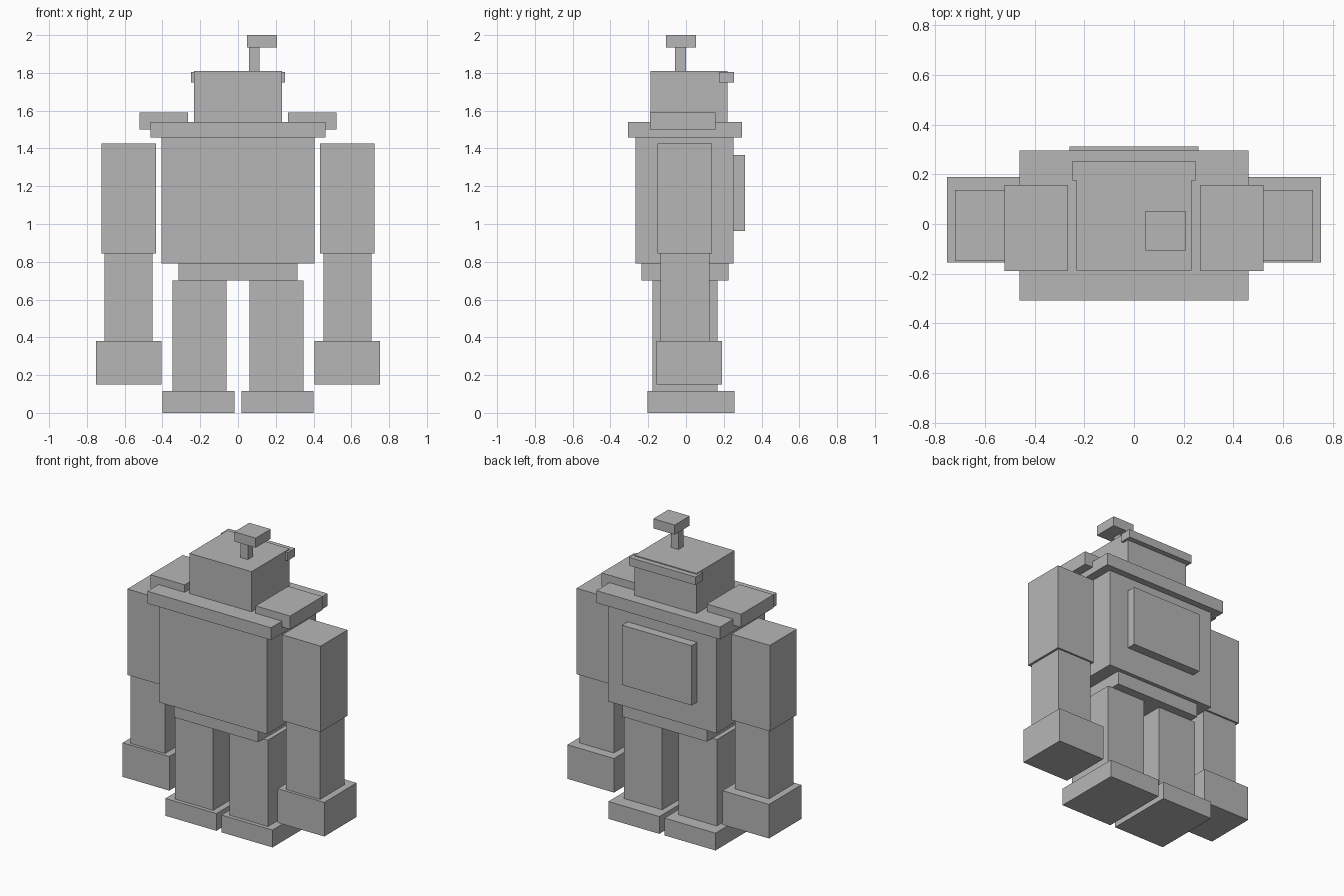
import bpy
import bmesh

if "Cube" in bpy.data.objects:
    bpy.data.objects.remove(bpy.data.objects["Cube"])

grey = bpy.data.materials.new("plain_grey")
grey.diffuse_color = (0.47, 0.47, 0.47, 1.0)
grey.use_nodes = True
grey.node_tree.nodes["Principled BSDF"].inputs["Base Color"].default_value = grey.diffuse_color


def box(name, x, y, z):
    """Box from (min, max) ranges along each axis."""
    mesh = bpy.data.meshes.new(name)
    bm = bmesh.new()
    bmesh.ops.create_cube(bm, size=1.0)
    for v in bm.verts:
        for i, (lo, hi) in enumerate((x, y, z)):
            v.co[i] = hi if v.co[i] > 0 else lo
    bm.to_mesh(mesh)
    bm.free()
    mesh.materials.append(grey)
    obj = bpy.data.objects.new(name, mesh)
    bpy.context.collection.objects.link(obj)
    return obj


def centred(name, half_width, y, z):
    return box(name, (-half_width, half_width), y, z)


def pair(name, x, y, z):
    """Matching boxes on the right and left."""
    box(name + "_right", x, y, z)
    box(name + "_left", (-x[1], -x[0]), y, z)


# Body
centred("pelvis", 0.315, (-0.235, 0.226), (0.70, 0.79))
centred("torso", 0.405, (-0.267, 0.252), (0.79, 1.457))
centred("back_panel", 0.26, (0.252, 0.312), (0.963, 1.366))
centred("collar", 0.462, (-0.308, 0.297), (1.457, 1.54))

# Head with rear strip and antenna
centred("head", 0.232, (-0.187, 0.219), (1.54, 1.811))
centred("head_rear_strip", 0.248, (0.175, 0.254), (1.75, 1.805))
box("antenna_stem", (0.058, 0.113), (-0.057, -0.001), (1.811, 1.935))
box("antenna_tip", (0.047, 0.207), (-0.107, 0.053), (1.935, 2.0))

# Arms
pair("shoulder_plate", (0.265, 0.522), (-0.19, 0.157), (1.50, 1.59))
pair("upper_arm", (0.435, 0.722), (-0.15, 0.137), (0.845, 1.425))
pair("forearm", (0.452, 0.707), (-0.135, 0.125), (0.38, 0.845))
pair("hand", (0.405, 0.753), (-0.155, 0.19), (0.15, 0.38))

# Legs
pair("leg", (0.061, 0.347), (-0.177, 0.167), (0.117, 0.70))
pair("foot", (0.019, 0.40), (-0.203, 0.257), (0.0, 0.117))
